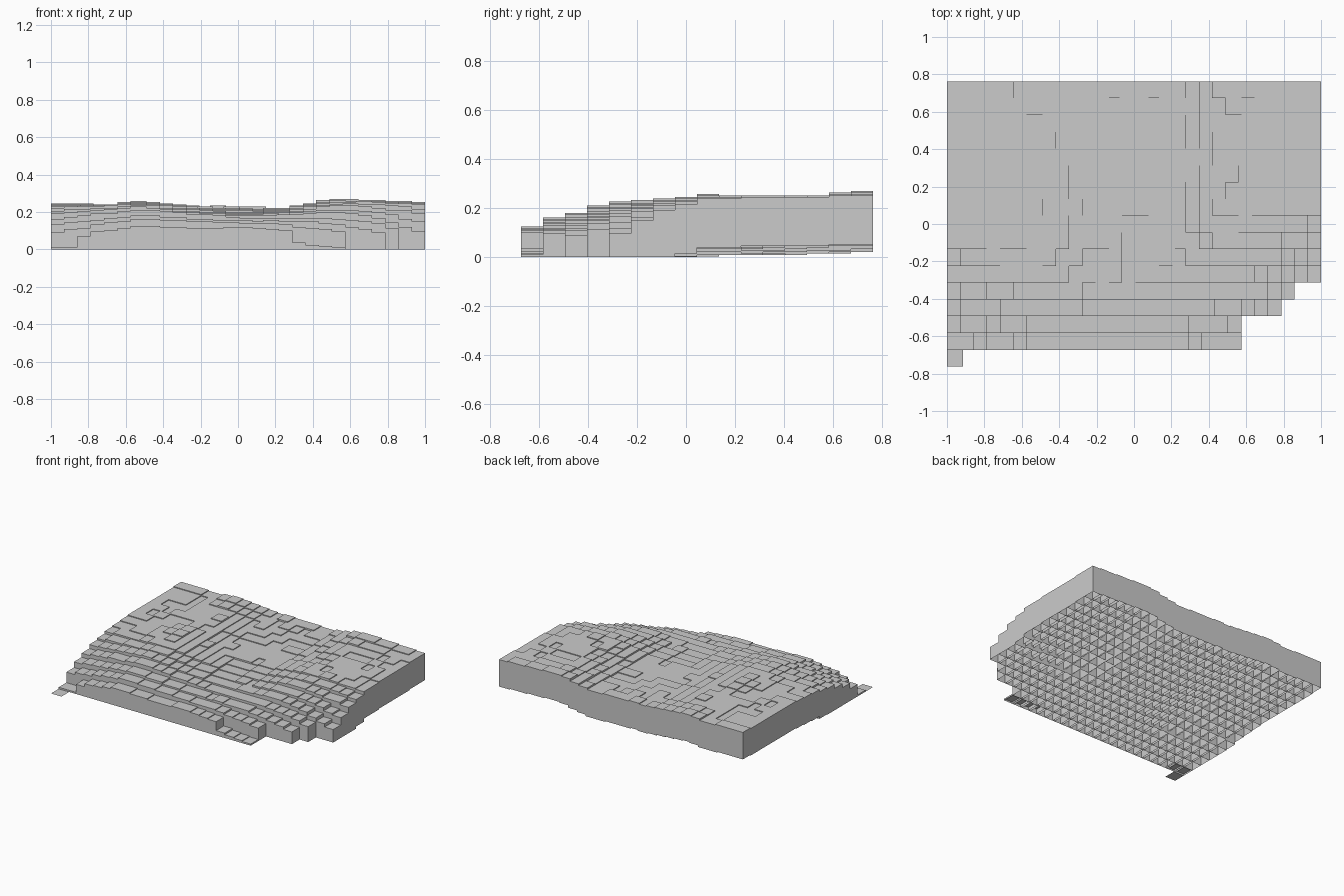
import bpy, bmesh, random

if "Cube" in bpy.data.objects:
    bpy.data.objects.remove(bpy.data.objects["Cube"])

random.seed(4)
COLS, ROWS = 28, 17
WX, SX = 0.0857, 0.0709        # column width and spacing (columns overlap in x)
SY = 1.524 / ROWS
DEPTH, STEP = 0.2, 0.006       # shell depth of each column, height increment

# coarse relief: heights at x knots (every 0.25 from -1 to 1) for a few y lines
RELIEF = [
    (-.63, (.01, .095, .125, .115, .12, .10, .03, .01, .01)),
    (-.54, (.08, .13, .165, .15, .14, .13, .10, .06, .01)),
    (-.45, (.13, .16, .18, .165, .155, .15, .14, .09, .03)),
    (-.36, (.16, .19, .21, .19, .17, .165, .17, .14, .05)),
    (-.27, (.19, .21, .23, .20, .18, .18, .20, .17, .08)),
    (-.09, (.22, .23, .245, .215, .19, .195, .235, .225, .19)),
    (.09, (.235, .235, .25, .215, .205, .21, .25, .255, .235)),
    (.27, (.24, .235, .24, .215, .21, .21, .245, .25, .245)),
    (.50, (.24, .235, .245, .225, .215, .215, .25, .25, .245)),
    (.72, (.245, .24, .255, .235, .228, .222, .27, .26, .25)),
]


def along_x(row, x):
    t = min(max((x + 1) / 0.25, 0), 7.999)
    i = int(t)
    return row[i] + (row[i + 1] - row[i]) * (t - i)


def height(x, y):
    y = min(max(y, RELIEF[0][0]), RELIEF[-1][0])
    for (y0, r0), (y1, r1) in zip(RELIEF, RELIEF[1:]):
        if y <= y1:
            a, b = along_x(r0, x), along_x(r1, x)
            return a + (b - a) * (y - y0) / (y1 - y0)
    return along_x(RELIEF[-1][1], x)


def row_range(j):
    # stepped front right corner, lone front left cell
    return {0: 1, 1: COLS - 6, 2: COLS - 6, 3: COLS - 3, 4: COLS - 2}.get(j, COLS)


def open_column(bm, x0, x1, y0, y1, z0, z1):
    # top and four walls, hollow underneath
    ring = [(x0, y0), (x1, y0), (x1, y1), (x0, y1)]
    top = [bm.verts.new((x, y, z1)) for x, y in ring]
    bm.faces.new(top)
    if z1 - z0 > 0.003:
        low = [bm.verts.new((x, y, z0)) for x, y in ring]
        for k in range(4):
            n = (k + 1) % 4
            bm.faces.new((low[k], low[n], top[n], top[k]))


# stepped terrain block
bm = bmesh.new()
for j in range(ROWS):
    y0 = -0.762 + j * SY
    for i in range(row_range(j)):
        x0 = -1 + i * SX
        z = height(x0 + WX / 2, y0 + SY / 2) + random.uniform(-.003, .003)
        if j == 0:
            z = 0.0
        elif j == 1 and i < 2:
            z = 0.012
        elif j == 1 and i > 17:
            z = 0.036 - 0.009 * (i - 18)
        z = max(0.0, round(z / STEP) * STEP)
        open_column(bm, x0, x0 + WX, y0, y0 + SY, max(0.0, z - DEPTH), z)

mesh = bpy.data.meshes.new("terrain_block")
bm.to_mesh(mesh)
bm.free()
terrain = bpy.data.objects.new("terrain_block", mesh)
bpy.context.collection.objects.link(terrain)
